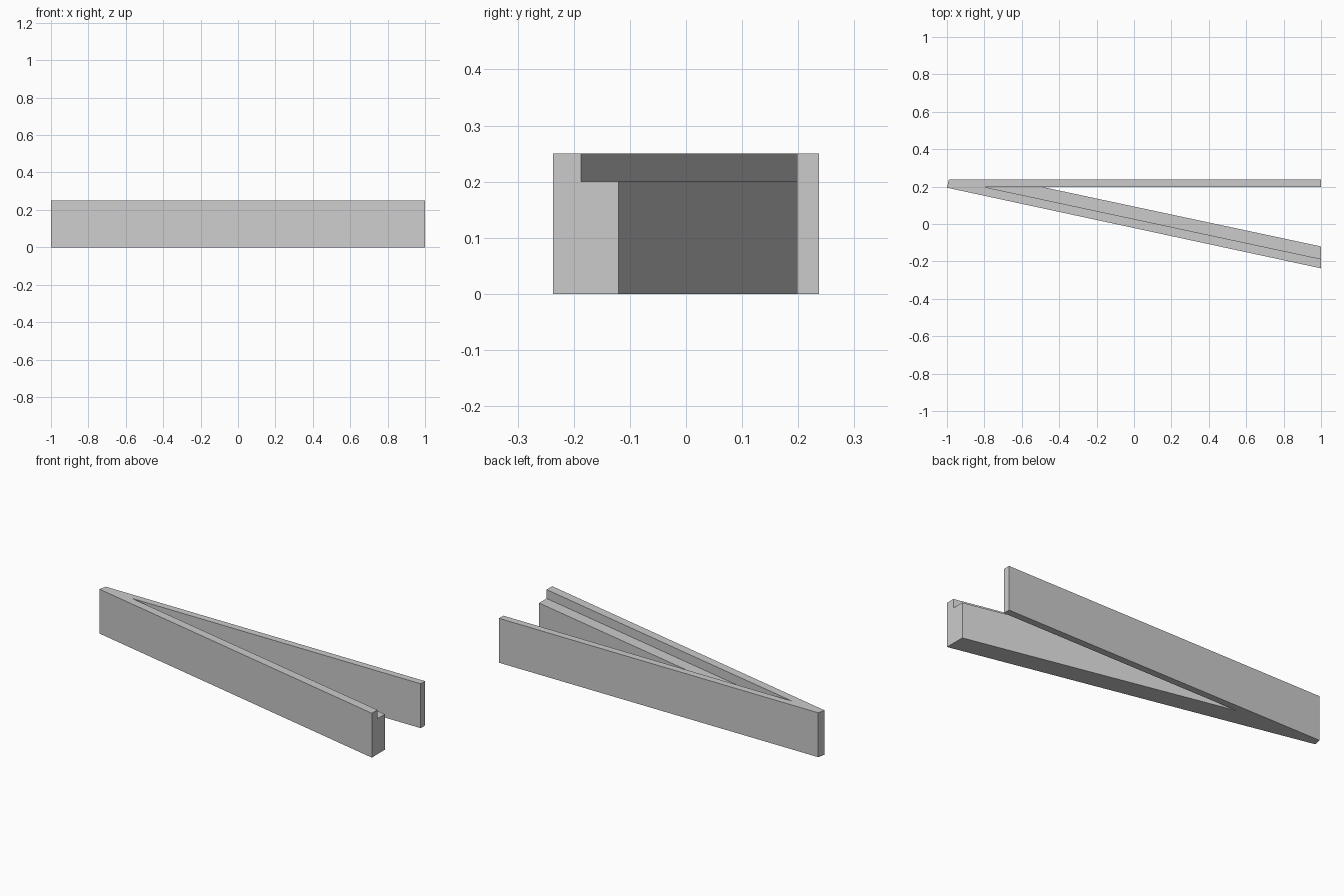
import bpy
import bmesh

cube = bpy.data.objects.get("Cube")
if cube:
    bpy.data.objects.remove(cube, do_unlink=True)

HEIGHT, LEDGE_HEIGHT = 0.25, 0.2
WALL_Y = 0.198

grey = bpy.data.materials.new("plain_grey")
grey.use_nodes = True
colour = (0.6, 0.6, 0.6, 1)
grey.diffuse_color = colour
grey.node_tree.nodes["Principled BSDF"].inputs["Base Color"].default_value = colour

bm = bmesh.new()


def raise_face(faces, dz, keep):
    """Extrude faces straight up and return the new top faces."""
    result = bmesh.ops.extrude_face_region(bm, geom=faces, use_keep_orig=keep)["geom"]
    verts = [g for g in result if isinstance(g, bmesh.types.BMVert)]
    bmesh.ops.translate(bm, verts=verts, vec=(0, 0, dz))
    if not keep:
        old = [f for f in faces if f.is_valid]
        if old:
            bmesh.ops.delete(bm, geom=old, context="FACES_ONLY")
    return [g for g in result if isinstance(g, bmesh.types.BMFace)]


# Plan corners shared by the walls and the ledge
tip_inner = bm.verts.new((-0.80, WALL_Y, 0))
ledge_tip = bm.verts.new((-0.49, WALL_Y, 0))
step_end = bm.verts.new((1, -0.187, 0))
ledge_end = bm.verts.new((1, -0.12, 0))


def corner(x, y):
    return bm.verts.new((x, y, 0))


# V-shaped plan of the two tall walls, and the strip of ledge inside it
walls = bm.faces.new((corner(-1, 0.194), corner(1, -0.237), step_end, tip_inner,
                      ledge_tip, corner(1, WALL_Y), corner(1, 0.237),
                      corner(-0.99, 0.237)))
ledge = bm.faces.new((step_end, ledge_end, ledge_tip, tip_inner))

# Raise everything to the ledge, then only the walls to full height
tops = raise_face([walls, ledge], LEDGE_HEIGHT, True)
raise_face([max(tops, key=lambda f: len(f.verts))], HEIGHT - LEDGE_HEIGHT, False)
bmesh.ops.recalc_face_normals(bm, faces=bm.faces[:])

mesh = bpy.data.meshes.new("angled_walls_with_ledge")
bm.to_mesh(mesh)
bm.free()
mesh.materials.append(grey)
bpy.context.collection.objects.link(bpy.data.objects.new("angled_walls_with_ledge", mesh))
